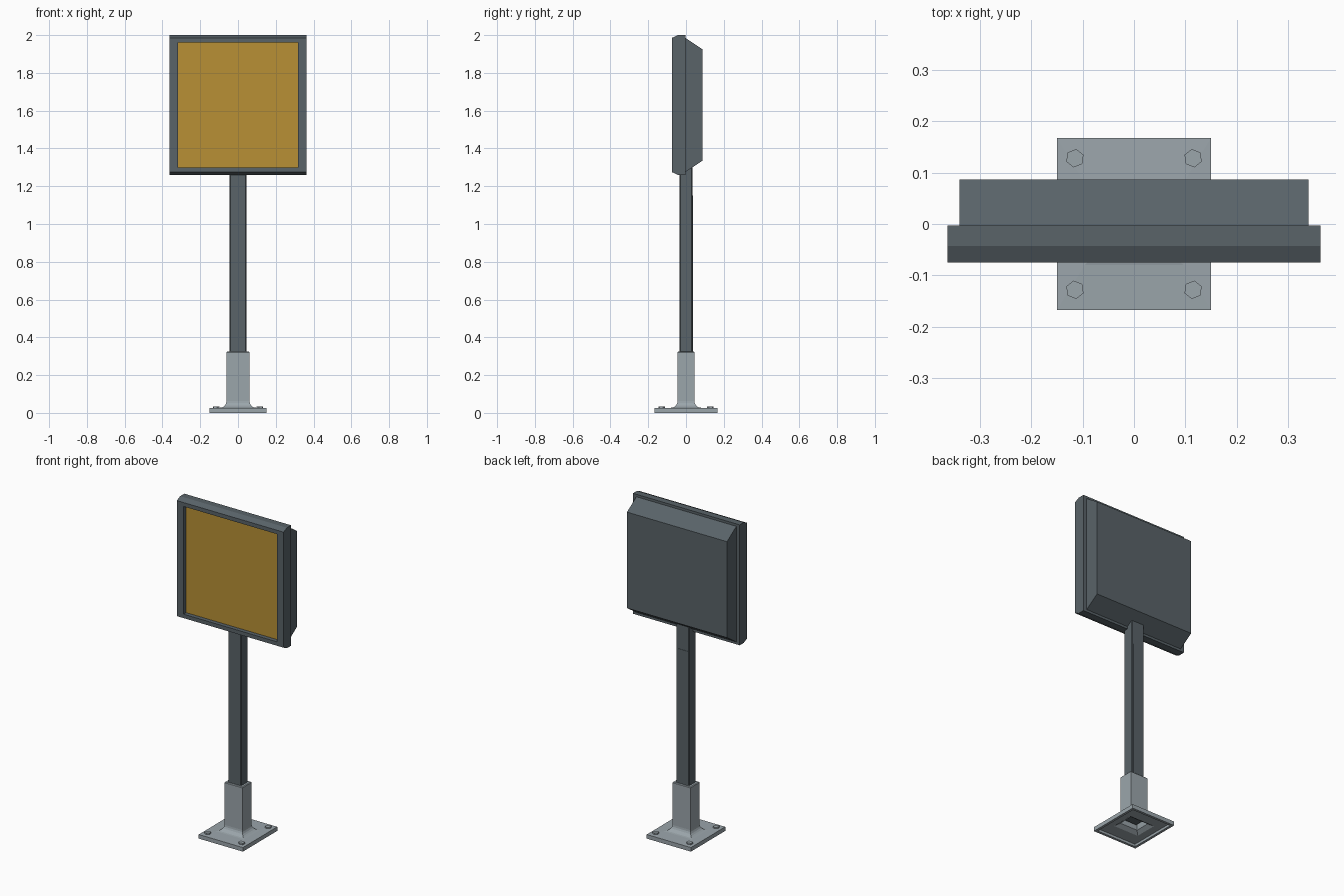
import bpy, bmesh, math

if "Cube" in bpy.data.objects:
    bpy.data.objects.remove(bpy.data.objects["Cube"])


def material(name, color):
    m = bpy.data.materials.new(name)
    m.diffuse_color = (*color, 1)
    m.use_nodes = True
    m.node_tree.nodes["Principled BSDF"].inputs["Base Color"].default_value = m.diffuse_color
    return m


SLATE = material("slate", (0.10, 0.125, 0.14))
STEEL = material("steel", (0.33, 0.38, 0.41))
AMBER = material("amber", (0.48, 0.28, 0.035))


def add_object(name, bm, mat):
    bmesh.ops.recalc_face_normals(bm, faces=bm.faces)
    me = bpy.data.meshes.new(name)
    bm.to_mesh(me)
    bm.free()
    me.materials.append(mat)
    ob = bpy.data.objects.new(name, me)
    bpy.context.collection.objects.link(ob)
    return ob


def loft(name, rings, mat, axis="z", center=0.0):
    """Skin rectangular rings (position, half width, half other size) along an axis."""
    bm = bmesh.new()
    loops = []
    for p, a, b in rings:
        loop = []
        for sx, sy in ((-1, -1), (1, -1), (1, 1), (-1, 1)):
            co = (sx * a, sy * b, p) if axis == "z" else (sx * a, p, center + sy * b)
            loop.append(bm.verts.new(co))
        loops.append(loop)
    for l0, l1 in zip(loops, loops[1:]):
        for i in range(4):
            j = (i + 1) % 4
            bm.faces.new((l0[i], l0[j], l1[j], l1[i]))
    bm.faces.new(loops[0])
    bm.faces.new(loops[-1])
    return add_object(name, bm, mat)


MID = 1.63  # height of the panel centre

# Front frame with chamfered top and bottom and a recessed opening
loft("panel_frame", [(-0.003, 0.363, 0.37), (-0.043, 0.363, 0.37), (-0.075, 0.363, 0.355),
                     (-0.075, 0.317, 0.331), (-0.048, 0.317, 0.331)], SLATE, "y", MID)

# Screen set into the frame
loft("screen", [(-0.046, 0.317, 0.331), (-0.05, 0.317, 0.331)], AMBER, "y", MID)

# Rear housing, sloped at top and bottom
loft("rear_housing", [(-0.003, 0.34, 0.355), (0.087, 0.34, 0.295)], SLATE, "y", MID)

# Pole with slightly eased edges
pole = loft("pole", [(0.05, 0.045, 0.034), (1.32, 0.045, 0.034)], SLATE)
bev = pole.modifiers.new("eased_edges", "BEVEL")
bev.width, bev.segments = 0.004, 1

# Thin service cover on the back of the pole
cover = loft("pole_cover", [(0.3, 0.034, 0.002), (1.15, 0.034, 0.002)], SLATE)
cover.location.y = 0.034

# Base: hollow underside, plate, curved flare and sleeve in one skin
R = 0.035
flare = [(0.027 + R * (1 - math.cos(t)), 0.061 + R * (1 - math.sin(t)), 0.045 + R * (1 - math.sin(t)))
         for t in (math.radians(90 * i / 5) for i in range(6))]
base = [(0.06, 0.052, 0.038), (0.03, 0.06, 0.045), (0.014, 0.085, 0.07),
        (0.014, 0.133, 0.15), (0.0, 0.135, 0.152), (0.0, 0.15, 0.167),
        (0.025, 0.15, 0.167)] + flare + [(0.321, 0.061, 0.045), (0.325, 0.057, 0.041)]
loft("base", base, STEEL)

# Hexagonal anchor bolts at the plate corners
for sx in (-1, 1):
    for sy in (-1, 1):
        bm = bmesh.new()
        bmesh.ops.create_cone(bm, cap_ends=True, segments=6, radius1=0.018,
                              radius2=0.018, depth=0.014)
        bolt = add_object("anchor_bolt", bm, STEEL)
        bolt.location = (sx * 0.115, sy * 0.128, 0.028)
        bolt.rotation_euler.z = math.radians(8 * sx * sy)
